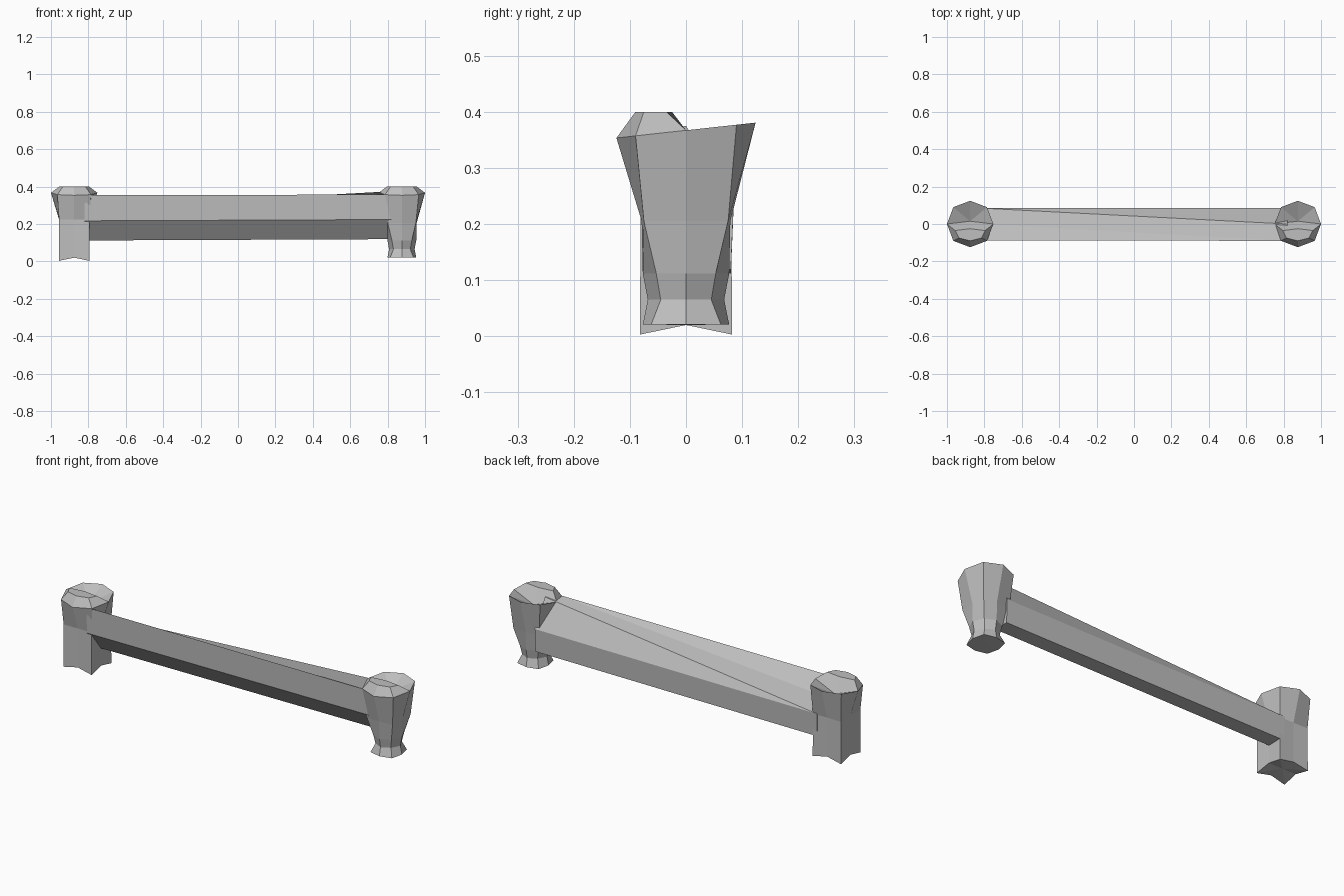
import bpy
import bmesh
import math

old = bpy.data.objects.get("Cube")
if old:
    bpy.data.objects.remove(old, do_unlink=True)

stone = bpy.data.materials.new("grey_stone")
stone.use_nodes = True
colour = (0.52, 0.52, 0.52, 1)
stone.diffuse_color = colour
stone.node_tree.nodes["Principled BSDF"].inputs["Base Color"].default_value = colour


def finish(bm, name, x=0.0):
    bmesh.ops.recalc_face_normals(bm, faces=bm.faces)
    mesh = bpy.data.meshes.new(name)
    bm.to_mesh(mesh)
    bm.free()
    mesh.materials.append(stone)
    obj = bpy.data.objects.new(name, mesh)
    obj.location.x = x
    bpy.context.collection.objects.link(obj)
    return obj


def ring(bm, side, corner, z, corner_drop=0.0, tilt=0.0):
    """Eight points: sides on the axes, corners on the diagonals."""
    points = []
    for i in range(8):
        a = i * math.pi / 4
        diagonal = i % 2
        r = corner * math.sqrt(2) if diagonal else side
        y = r * math.sin(a)
        points.append(bm.verts.new((r * math.cos(a), y,
                                    z - corner_drop * diagonal + tilt * y)))
    return points


def bridge(bm, low, high):
    n = len(low)
    for i in range(n):
        j = (i + 1) % n
        bm.faces.new((low[i], low[j], high[j], high[i]))


def post(name, x, sections):
    bm = bmesh.new()
    rings = [ring(bm, *s) for s in sections]
    # Flared rim
    rings.append(ring(bm, 0.124, 0.09, 0.367, 0, 0.11))
    for low, high in zip(rings, rings[1:]):
        bridge(bm, low, high)
    # Faceted underside
    base = bm.verts.new((0, 0, 0.02))
    for i in range(8):
        bm.faces.new((rings[0][i], base, rings[0][(i + 1) % 8]))
    # Sunken back half of the cap
    rim = rings[-1]
    dip = bm.verts.new((0, 0.015, 0.325))
    for i in range(4):
        bm.faces.new((rim[i], rim[i + 1], dip))
    # Raised crown along the front half
    arc = [bm.verts.new((px, py, 0.4)) for px, py in
           ((-0.08, -0.035), (-0.06, -0.075), (0, -0.09),
            (0.06, -0.075), (0.08, -0.035))]
    back = bm.verts.new((0, -0.025, 0.4))
    front = [rim[4], rim[5], rim[6], rim[7], rim[0]]
    for i in range(4):
        bm.faces.new((front[i], front[i + 1], arc[i + 1], arc[i]))
    bm.faces.new(arc + [back])
    bm.faces.new((front[0], arc[0], back, dip))
    bm.faces.new((front[4], dip, back, arc[4]))
    return finish(bm, name, x)


# Full square post with scalloped bottom
post("right_post", -0.876, [(0.079, 0.082, 0.02, 0.017),
                            (0.079, 0.081, 0.225)])

# Post with a pinched neck and a spreading foot
post("left_post", 0.876, [(0.077, 0.062, 0.021),
                          (0.068, 0.045, 0.065),
                          (0.077, 0.053, 0.112),
                          (0.079, 0.075, 0.205)])

# Beam: the top slopes back at one end and rises to a ridge at the other
bm = bmesh.new()
lower = [(-0.083, 0.22), (0, 0.115), (0.08, 0.115), (0.085, 0.235)]


def section(x, top, lift):
    return [bm.verts.new((x, y, z)) for y, z in
            [(y, z + lift) for y, z in lower] + top]


a = section(-0.82, [(0, 0.285), (-0.088, 0.355)], -0.003)
b = section(0.82, [(0, 0.375), (-0.09, 0.357)], 0.004)
for i in range(3):
    bm.faces.new((a[i], a[i + 1], b[i + 1], b[i]))
bm.faces.new((a[5], a[0], b[0], b[5]))
# Top: two long triangles with a twisted strip between them
bm.faces.new((a[5], a[4], b[5]))
bm.faces.new((a[4], a[3], b[4], b[5]))
bm.faces.new((a[3], b[3], b[4]))
bm.faces.new(a)
bm.faces.new(b)
finish(bm, "beam")
